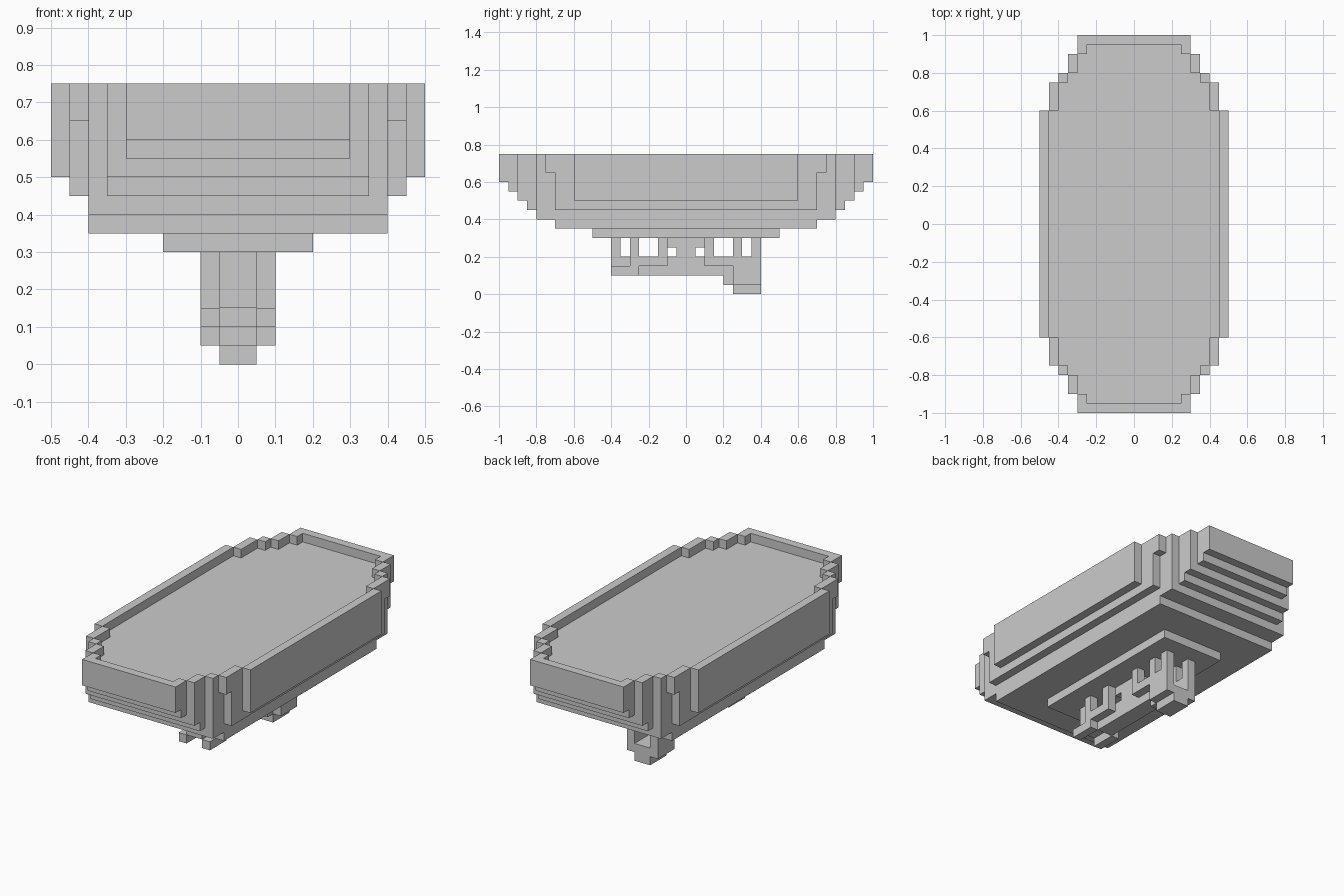
import bpy, bmesh
from math import radians

if "Cube" in bpy.data.objects:
    bpy.data.objects.remove(bpy.data.objects["Cube"])

U = 0.05  # size of one building block


def block_part(name, add, cut=()):
    """Union of boxes (x0, x1, y0, y1, z0, z1) minus cut boxes, outer skin only."""
    def cells(boxes):
        out = set()
        for b in boxes:
            x0, x1, y0, y1, z0, z1 = (round(v / U) for v in b)
            out |= {(x, y, z) for x in range(x0, x1) for y in range(y0, y1) for z in range(z0, z1)}
        return out
    solid = cells(add) - cells(cut)
    bm = bmesh.new()
    verts = {}

    def vert(p):
        if p not in verts:
            verts[p] = bm.verts.new([c * U for c in p])
        return verts[p]

    for c in solid:
        for axis in range(3):
            for side in (0, 1):
                n = list(c)
                n[axis] += 2 * side - 1
                if tuple(n) in solid:
                    continue
                a, b = (axis + 1) % 3, (axis + 2) % 3
                quad = []
                for i, j in ((0, 0), (1, 0), (1, 1), (0, 1)):
                    p = list(c)
                    p[axis] += side
                    p[a] += i
                    p[b] += j
                    quad.append(vert(tuple(p)))
                bm.faces.new(quad if side else quad[::-1])
    bmesh.ops.dissolve_limit(bm, angle_limit=radians(1), verts=bm.verts[:], edges=bm.edges[:])
    mesh = bpy.data.meshes.new(name)
    bm.to_mesh(mesh)
    bm.free()
    obj = bpy.data.objects.new(name, mesh)
    bpy.context.collection.objects.link(obj)
    return obj


def centred(hx, hy, z0, z1):
    return (-hx, hx, -hy, hy, z0, z1)


def both_sides(y0, y1, z0, z1):
    return [(0.05, 0.1, y0, y1, z0, z1), (-0.1, -0.05, y0, y1, z0, z1)]


def middle(y0, y1, z0, z1):
    return [(-0.05, 0.05, y0, y1, z0, z1)]


# Stepped tub: nested blocks, half width, half length, bottom, top
tub = [centred(*t) for t in (
    (0.4, 0.7, 0.35, 0.4), (0.4, 0.8, 0.4, 0.75), (0.35, 0.85, 0.45, 0.5),
    (0.35, 0.9, 0.5, 0.75), (0.3, 0.95, 0.55, 0.6), (0.3, 1.0, 0.6, 0.75),
    (0.45, 0.7, 0.45, 0.65), (0.45, 0.75, 0.65, 0.75), (0.5, 0.6, 0.5, 0.75))]
# Shallow recess inside the rim
recess = [centred(hx, hy, 0.7, 0.75) for hx, hy in (
    (0.45, 0.6), (0.4, 0.75), (0.35, 0.8), (0.3, 0.9), (0.25, 0.95))]
block_part("tub", tub, recess)

# Plate under the tub
block_part("base_plate", [centred(0.2, 0.5, 0.3, 0.35)])

# Side rails with their short posts
rails = both_sides(-0.4, -0.25, 0.1, 0.15) + both_sides(-0.3, -0.1, 0.15, 0.2)
rails += both_sides(0.1, 0.4, 0.15, 0.2) + both_sides(0.25, 0.4, 0.05, 0.15)
for y in (-0.3, -0.15, 0.1, 0.25, 0.35):
    rails += both_sides(y, y + 0.05, 0.2, 0.3)

# Centre spine with front post, middle post and low rear foot
spine = middle(-0.4, -0.3, 0.15, 0.2) + middle(-0.4, -0.35, 0.2, 0.3)
spine += middle(-0.25, 0.25, 0.1, 0.15) + middle(-0.1, 0.1, 0.15, 0.2)
spine += middle(-0.05, 0.05, 0.2, 0.3) + middle(-0.1, 0.1, 0.25, 0.3)
spine += middle(0.2, 0.25, 0.05, 0.1) + middle(0.25, 0.4, 0.0, 0.1)
block_part("stand", rails + spine)
